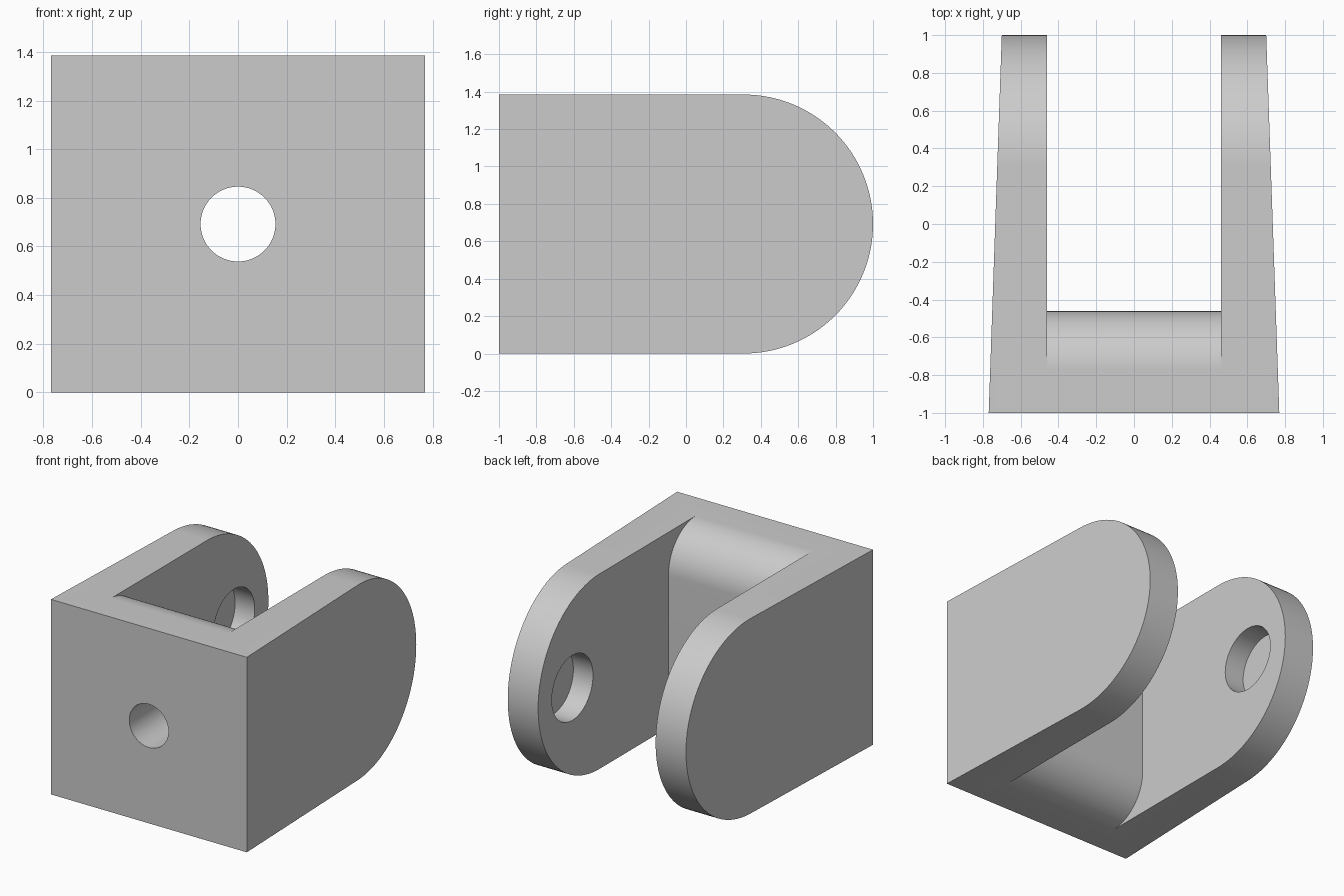
import bpy, bmesh, math
from mathutils import Matrix, Vector

cube = bpy.data.objects.get("Cube")
if cube:
    bpy.data.objects.remove(cube, do_unlink=True)

U = 2 / 13                      # design unit
W, H = 5 * U, 9 * U             # half width, height
INNER = 3 * U                   # half gap between the arms
WALL_BACK = -1 + 3.5 * U        # back of the front wall
TIP = 0.70                      # half width at the arm tips

grey = bpy.data.materials.new("plain_grey")
grey.use_nodes = True
colour = (0.6, 0.6, 0.6, 1)
grey.diffuse_color = colour
grey.node_tree.nodes["Principled BSDF"].inputs["Base Color"].default_value = colour


def make_object(name, bm):
    bmesh.ops.recalc_face_normals(bm, faces=bm.faces)
    mesh = bpy.data.meshes.new(name)
    bm.to_mesh(mesh)
    bm.free()
    mesh.materials.append(grey)
    obj = bpy.data.objects.new(name, mesh)
    bpy.context.collection.objects.link(obj)
    return obj


def arc(y, z, radius, start, end, steps):
    """Points of an arc in the side plane, angles in degrees."""
    angles = [math.radians(start + (end - start) * i / steps) for i in range(steps + 1)]
    return [(y + radius * math.cos(a), z + radius * math.sin(a)) for a in angles]


def extrude_side(name, profile, x0, x1):
    """Extrude a side profile of (y, z) points from x0 to x1."""
    bm = bmesh.new()
    face = bm.faces.new([bm.verts.new((x0, y, z)) for y, z in profile])
    new = bmesh.ops.extrude_face_region(bm, geom=[face])["geom"]
    moved = [v for v in new if isinstance(v, bmesh.types.BMVert)]
    bmesh.ops.translate(bm, verts=moved, vec=(x1 - x0, 0, 0))
    return make_object(name, bm)


def cylinder(name, centre, radius, depth, axis):
    bm = bmesh.new()
    turn = Matrix.Rotation(math.pi / 2, 4, axis)
    bmesh.ops.create_cone(bm, cap_ends=True, segments=64, radius1=radius, radius2=radius,
                          depth=depth, matrix=Matrix.Translation(centre) @ turn)
    obj = make_object(name, bm)
    obj.hide_render = True
    return obj


def boolean(target, other, operation):
    """Apply a boolean and remove the helper."""
    mod = target.modifiers.new("cut", "BOOLEAN")
    mod.operation, mod.solver, mod.object = operation, "EXACT", other
    bpy.context.view_layer.objects.active = target
    bpy.ops.object.modifier_apply(modifier=mod.name)
    bpy.data.objects.remove(other, do_unlink=True)


# Body: side outline with a half-round back end
mid = H / 2
outline = [(-1, 0)] + arc(1 - mid, mid, mid, -90, 90, 64) + [(-1, H)]
bracket = extrude_side("clevis_bracket", outline, -W, W)

# Taper the outer sides towards the tips
for v in bracket.data.vertices:
    v.co.x = math.copysign(W + (TIP - W) * (v.co.y + 1) / 2, v.co.x)

# Slot between the arms, leaving a front wall with rounded back edges
r = 2 * U
yc = WALL_BACK - r
e = 0.1
slot = ([(1 + e, -e), (1 + e, H + e), (yc, H + e)]
        + arc(yc, H - r, r, 90, 0, 24) + arc(yc, r, r, 0, -90, 24) + [(yc, -e)])
boolean(bracket, extrude_side("slot_cutter", slot, -INNER, INNER), "DIFFERENCE")

# Bolt hole through the front wall
boolean(bracket, cylinder("bolt_cutter", Vector((0, -1 + 1.75 * U, mid)), U, 5 * U, "X"),
        "DIFFERENCE")

# Blind pin sockets on the inner faces of both arms
for side in (-1, 1):
    centre = Vector((side * INNER, 1 - 2.5 * U, mid))
    boolean(bracket, cylinder("socket_cutter", centre, 1.5 * U, 2 * U, "Y"), "DIFFERENCE")

# Smooth rounds, sharp edges
bpy.ops.object.select_all(action="DESELECT")
bracket.select_set(True)
bpy.context.view_layer.objects.active = bracket
bpy.ops.object.shade_smooth_by_angle(angle=math.radians(30))
